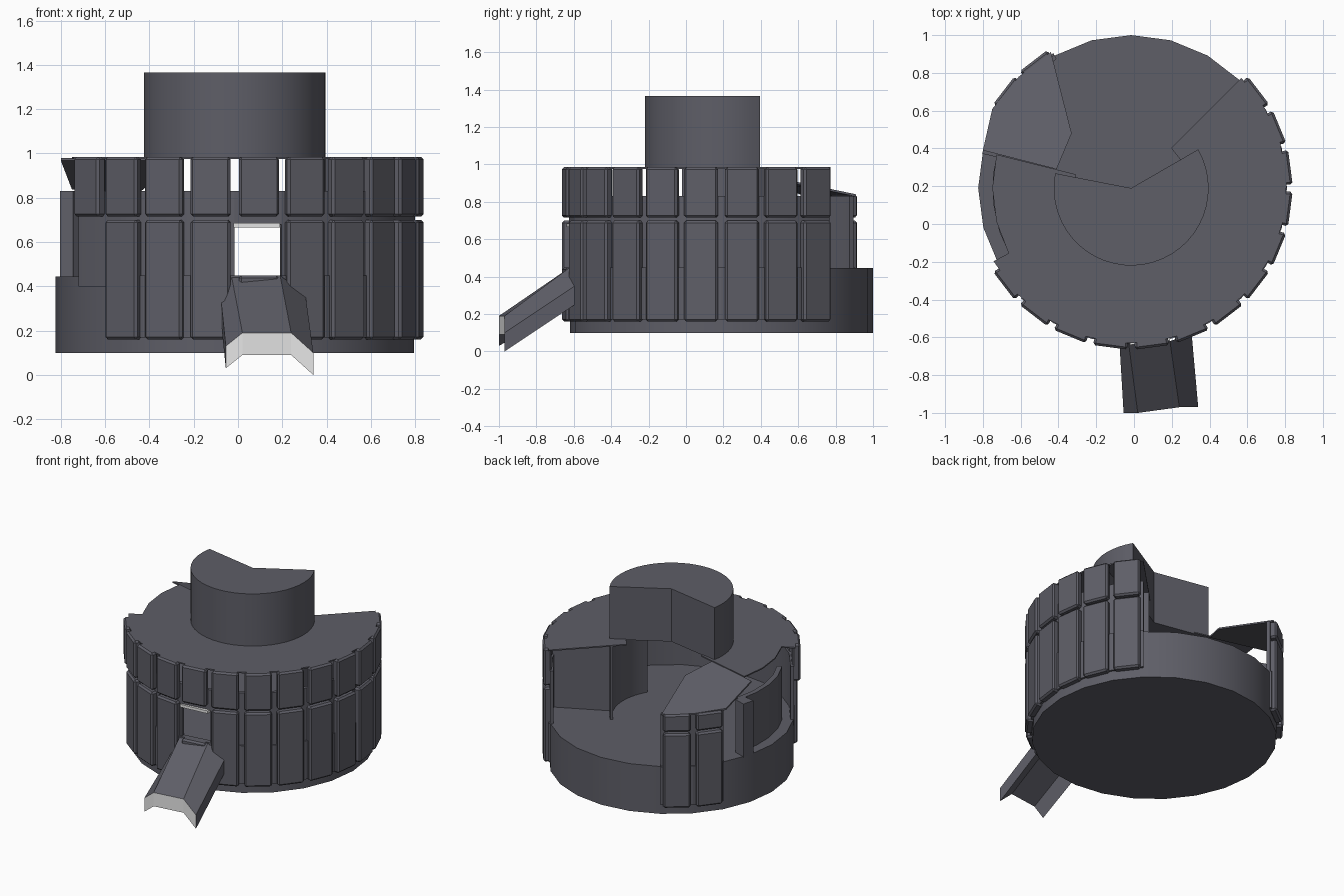
import bpy, bmesh, math

if "Cube" in bpy.data.objects:
    bpy.data.objects.remove(bpy.data.objects["Cube"])

CX, CY = -0.015, 0.19          # drum axis


def material(name, col):
    m = bpy.data.materials.new(name)
    m.diffuse_color = (*col, 1)
    m.use_nodes = True
    m.node_tree.nodes["Principled BSDF"].inputs["Base Color"].default_value = m.diffuse_color
    return m


STONE = material("dark_grey", (0.112, 0.112, 0.136))
LIGHT = material("pale_grey", (0.8, 0.8, 0.8))


def finish(name, bm, mat=STONE, smooth=False, bevel=0):
    bmesh.ops.remove_doubles(bm, verts=bm.verts, dist=1e-5)
    bmesh.ops.recalc_face_normals(bm, faces=bm.faces)
    me = bpy.data.meshes.new(name)
    bm.to_mesh(me)
    bm.free()
    ob = bpy.data.objects.new(name, me)
    bpy.context.collection.objects.link(ob)
    me.materials.append(mat)
    if bevel:
        mod = ob.modifiers.new("bevel", 'BEVEL')
        mod.width = bevel
        mod.segments = 1
    if smooth:
        bpy.ops.object.select_all(action='DESELECT')
        ob.select_set(True)
        bpy.context.view_layer.objects.active = ob
        bpy.ops.object.shade_smooth_by_angle(angle=math.radians(30))
    return ob


def sector(bm, a0, a1, r0, r1, z0, z1, step=15):
    """Closed ring segment between two angles in degrees."""
    n = max(1, math.ceil((a1 - a0) / step - 1e-6))
    rings = []
    for i in range(n + 1):
        a = math.radians(a0 + (a1 - a0) * i / n)
        rings.append([bm.verts.new((CX + r * math.cos(a), CY + r * math.sin(a), z))
                      for r, z in ((r0, z0), (r1, z0), (r1, z1), (r0, z1))])
    for p, q in zip(rings, rings[1:]):
        for k in range(4):
            if r0 == 0 and k == 3:
                continue
            bm.faces.new((p[k], q[k], q[(k + 1) % 4], p[(k + 1) % 4]))
    bm.faces.new(rings[0])
    bm.faces.new(rings[-1])


def part(name, segs, step=15, **kw):
    bm = bmesh.new()
    for s in segs:
        sector(bm, *s, step)
    return finish(name, bm, **kw)


def slab(name, top, drop, mat=STONE):
    """Polygon with a vertical thickness."""
    bm = bmesh.new()
    a = [bm.verts.new(p) for p in top]
    b = [bm.verts.new((x, y, z - drop)) for x, y, z in top]
    bm.faces.new(a)
    bm.faces.new(b)
    for i in range(len(a)):
        j = (i + 1) % len(a)
        bm.faces.new((a[i], a[j], b[j], b[i]))
    return finish(name, bm, mat)


# Base disc
bpy.ops.mesh.primitive_cylinder_add(vertices=24, radius=0.81, depth=0.345,
                                    location=(CX, CY, 0.2725))
base = bpy.context.object
base.name = "base_disc"
base.data.materials.append(STONE)
bpy.ops.object.shade_smooth_by_angle(angle=math.radians(30))

# Hollow outer wall, open at the back and at the front window
part("outer_wall", [
    (210, 270, 0.79, 0.815, 0.4, 0.83), (285, 405, 0.79, 0.815, 0.4, 0.83),
    (270, 285, 0.79, 0.815, 0.68, 0.83), (120, 150, 0.79, 0.815, 0.4, 0.83)], smooth=True)
part("recessed_wall", [(163, 210, 0.70, 0.735, 0.44, 0.83)])
part("broken_column", [(161, 167, 0.72, 0.81, 0.44, 0.83)])

# Wall panels, one every 15 degrees
GAP = 1.3
lower, upper = [], []
for k in range(24):
    a = 15 * k
    a0, a1 = a + GAP, a + 15 - GAP
    if a >= 225 or a < 45 or a in (120, 135):
        top = 0.45 if a == 270 else 0.70
        lower.append((a0, a1, 0.80, 0.855, 0.16, top))
    if a >= 210 or a < 45:
        upper.append((a0, a1, 0.80, 0.855, 0.715, 0.985))
    elif a in (120, 135):
        upper.append((a0, a1, 0.80, 0.855, 0.715, 0.84))
part("lower_panels", lower, bevel=0.012)
part("upper_panels", upper, bevel=0.012)
# Narrow filling at the bottom of the grooves
part("groove_filling", [(225, 405, 0.79, 0.825, 0.17, 0.45),
                        (120, 150, 0.79, 0.825, 0.17, 0.45)])

# Roof sheet and its sunken left part
part("roof_sheet", [(208, 405, 0.3, 0.825, 0.976, 0.985),
                    (166, 208, 0.3, 0.735, 0.976, 0.985)])
slab("sloped_roof", [(-0.44, 0.91, 0.84), (-0.33, 0.48, 0.93), (-0.41, 0.29, 0.98),
                     (-0.80, 0.39, 0.98), (-0.75, 0.61, 0.85), (-0.61, 0.78, 0.84)], 0.012)

# Top drum with a wedge cut out at the back
part("top_drum", [(169, 390, 0, 0.41, 0.98, 1.365)], step=7.5, smooth=True)

# Inner partition behind the roof
part("inner_partition", [(-31, 45, 0.39, 0.41, 0.44, 0.98)], step=7.5, smooth=True)
part("partition_wall", [(24, 26, 0.40, 0.80, 0.44, 0.98)])

# Arched chute leaving the front window
near = [(-0.08, -0.58, 0.37), (-0.03, -0.62, 0.45), (0.19, -0.62, 0.45), (0.305, -0.58, 0.36)]
far = [(-0.055, -1.0, 0.13), (0.02, -1.0, 0.19), (0.24, -0.97, 0.19), (0.34, -0.97, 0.10)]
bm = bmesh.new()
loops = []
for pts in (near, far):
    loops.append([bm.verts.new(p) for p in pts]
                 + [bm.verts.new((x, y, z - 0.1)) for x, y, z in reversed(pts)])
for i in range(8):
    j = (i + 1) % 8
    bm.faces.new((loops[0][i], loops[0][j], loops[1][j], loops[1][i]))
for side, loop in enumerate(loops):
    for i in range(3):
        f = bm.faces.new((loop[i], loop[i + 1], loop[6 - i], loop[7 - i]))
        f.material_index = side
chute = finish("chute", bm)
chute.data.materials.append(LIGHT)

# Pale lintel above the window
slab("window_lintel", [(-0.02, -0.64, 0.685), (0.19, -0.62, 0.685),
                       (0.19, -0.58, 0.685), (-0.02, -0.60, 0.685)], 0.02, LIGHT)
